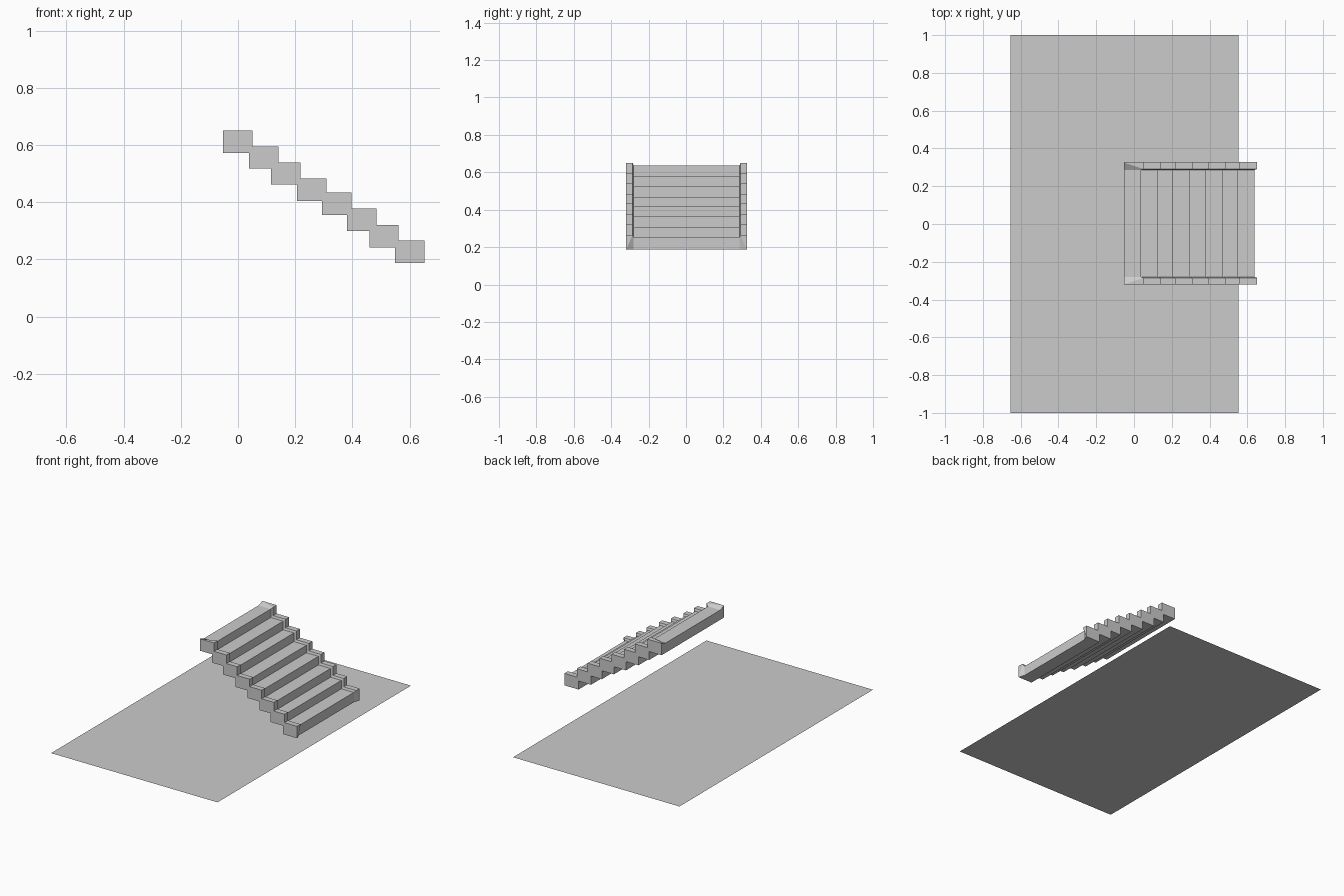
import bpy, bmesh

if "Cube" in bpy.data.objects:
    bpy.data.objects.remove(bpy.data.objects["Cube"])

def add_object(name, bm):
    bmesh.ops.recalc_face_normals(bm, faces=bm.faces)
    mesh = bpy.data.meshes.new(name)
    bm.to_mesh(mesh)
    bm.free()
    obj = bpy.data.objects.new(name, mesh)
    bpy.context.collection.objects.link(obj)
    return obj

# flat rectangular sheet under the stairs
bm = bmesh.new()
bm.faces.new([bm.verts.new(p) for p in
              [(-0.653, -1, 0), (0.552, -1, 0), (0.552, 1, 0), (-0.653, 1, 0)]])
base = add_object("base_sheet", bm)

# step fronts and tops (slightly uneven rhythm), step depth and height
fronts = [0.051, 0.141, 0.219, 0.309, 0.396, 0.484, 0.562, 0.652]
tops = [0.65, 0.595, 0.539, 0.482, 0.433, 0.377, 0.32, 0.265]
W, H, D = 0.103, 0.078, 0.014
N = len(fronts)

def profile(d):
    """Closed stair outline in x/z; d sinks the treads and risers."""
    pts = [(fronts[0] - W, tops[0] - d)]
    for i in range(N):
        pts.append((fronts[i] - d, tops[i] - d))
        low = tops[i + 1] - d if i < N - 1 else tops[i] - H
        pts.append((fronts[i] - d, low))
    for i in reversed(range(N)):
        pts.append((fronts[i] - W, tops[i] - H))
        if i:
            pts.append((fronts[i] - W, tops[i - 1] - H))
    return pts

OUTER, RIM, INNER, SHIFT = 0.324, 0.288, 0.283, 0.003
LAST = 2 * N  # index of the bottom edge of the lowest riser

# stair flight: raised side rims around a sunken middle, lofted across y
bm = bmesh.new()
sections = []
for y, d in [(-OUTER, 0), (-RIM, 0), (-INNER, D), (INNER, D), (RIM, 0), (OUTER, 0)]:
    ring = []
    for k, (x, z) in enumerate(profile(d)):
        yy = y
        # rims taper out to the corners at both ends of the flight
        if k in (0, LAST) and abs(y) == RIM:
            yy = (OUTER - 0.002) * (1 if y > 0 else -1)
        ring.append(bm.verts.new((x, yy + SHIFT, z)))
    sections.append(ring)

for a, b in zip(sections, sections[1:]):
    n = len(a)
    for k in range(n):
        j = (k + 1) % n
        bm.faces.new((a[k], a[j], b[j], b[k]))
bm.faces.new(sections[0])
bm.faces.new(sections[-1])
stairs = add_object("stair_flight", bm)
